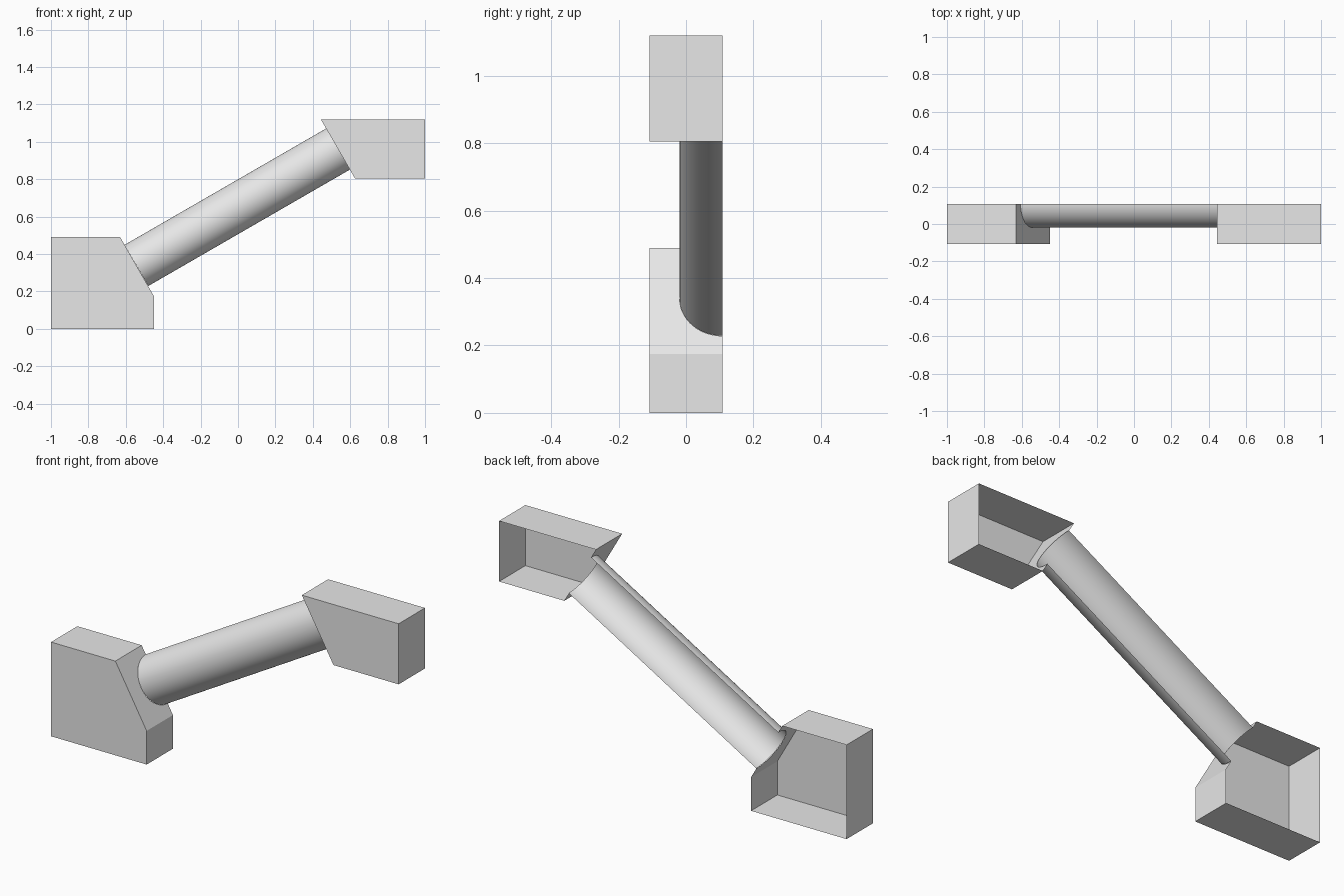
import bpy, bmesh, math
from mathutils import Vector

cube = bpy.data.objects.get("Cube")
if cube:
    bpy.data.objects.remove(cube, do_unlink=True)

grey = bpy.data.materials.new("light_grey")
grey.use_nodes = True
grey.diffuse_color = (0.8, 0.8, 0.8, 1)
grey.node_tree.nodes["Principled BSDF"].inputs["Base Color"].default_value = (0.8, 0.8, 0.8, 1)

DEPTH = 0.108          # half depth, the backs are open
RADIUS = 0.127
STEPS = 40
ALONG = Vector((math.cos(math.radians(30)), 0, math.sin(math.radians(30))))
DOWN = Vector((0.5, 0, -math.cos(math.radians(30))))   # runs down the slanted walls
BACK = Vector((0, DEPTH, 0))
LOW_END = Vector((-0.543, DEPTH, 0.339))
HIGH_END = Vector((0.536, DEPTH, 0.962))


def half_ring(centre):
    """Half circle bulging to the front, from its lower to its upper end."""
    angles = [math.pi * i / STEPS for i in range(STEPS + 1)]
    return [centre + RADIUS * (DOWN * math.cos(a) - Vector((0, math.sin(a), 0)))
            for a in angles]


def make_object(name, faces):
    bm = bmesh.new()
    for points in faces:
        bm.faces.new([bm.verts.new(p) for p in points])
    bmesh.ops.remove_doubles(bm, verts=bm.verts, dist=1e-5)
    # Triangulate the notched wall only
    bmesh.ops.triangulate(bm, faces=[f for f in bm.faces if len(f.verts) > 10])
    mesh = bpy.data.meshes.new(name)
    bm.to_mesh(mesh)
    bm.free()
    mesh.materials.append(grey)
    obj = bpy.data.objects.new(name, mesh)
    bpy.context.collection.objects.link(obj)
    return obj


def end_block(name, outline, slant, centre):
    """Open-backed shell; wall number `slant` has a half-round opening."""
    pts = [Vector((x, 0, z)) for x, z in outline]
    faces = [[p - BACK for p in pts]]
    for i, a in enumerate(pts):
        b = pts[(i + 1) % len(pts)]
        wall = [b - BACK, a - BACK, a + BACK, b + BACK]
        if i == slant:
            # Snap the opening onto the slanted wall's plane
            normal = (b - a).cross(BACK).normalized()
            ring = [p - normal * (p - a).dot(normal) for p in half_ring(centre)]
            if a.z > b.z:
                ring.reverse()
            wall = wall[:3] + ring + wall[3:]
        faces.append(wall)
    return make_object(name, faces)


# End blocks
end_block("lower_block",
          [(-1, 0), (-0.45, 0), (-0.45, 0.175), (-0.63, 0.49), (-1, 0.49)], 2, LOW_END)
end_block("upper_block",
          [(0.625, 0.805), (1, 0.805), (1, 1.12), (0.443, 1.12)], 3, HIGH_END)

# Half-round tube, open at the back and at both ends
low, high = half_ring(LOW_END), half_ring(HIGH_END)
tube = make_object("half_tube", [[low[i], high[i], high[i + 1], low[i + 1]]
                                 for i in range(STEPS)])
bpy.ops.object.select_all(action='DESELECT')
tube.select_set(True)
bpy.context.view_layer.objects.active = tube
bpy.ops.object.shade_smooth_by_angle(angle=math.radians(30))
